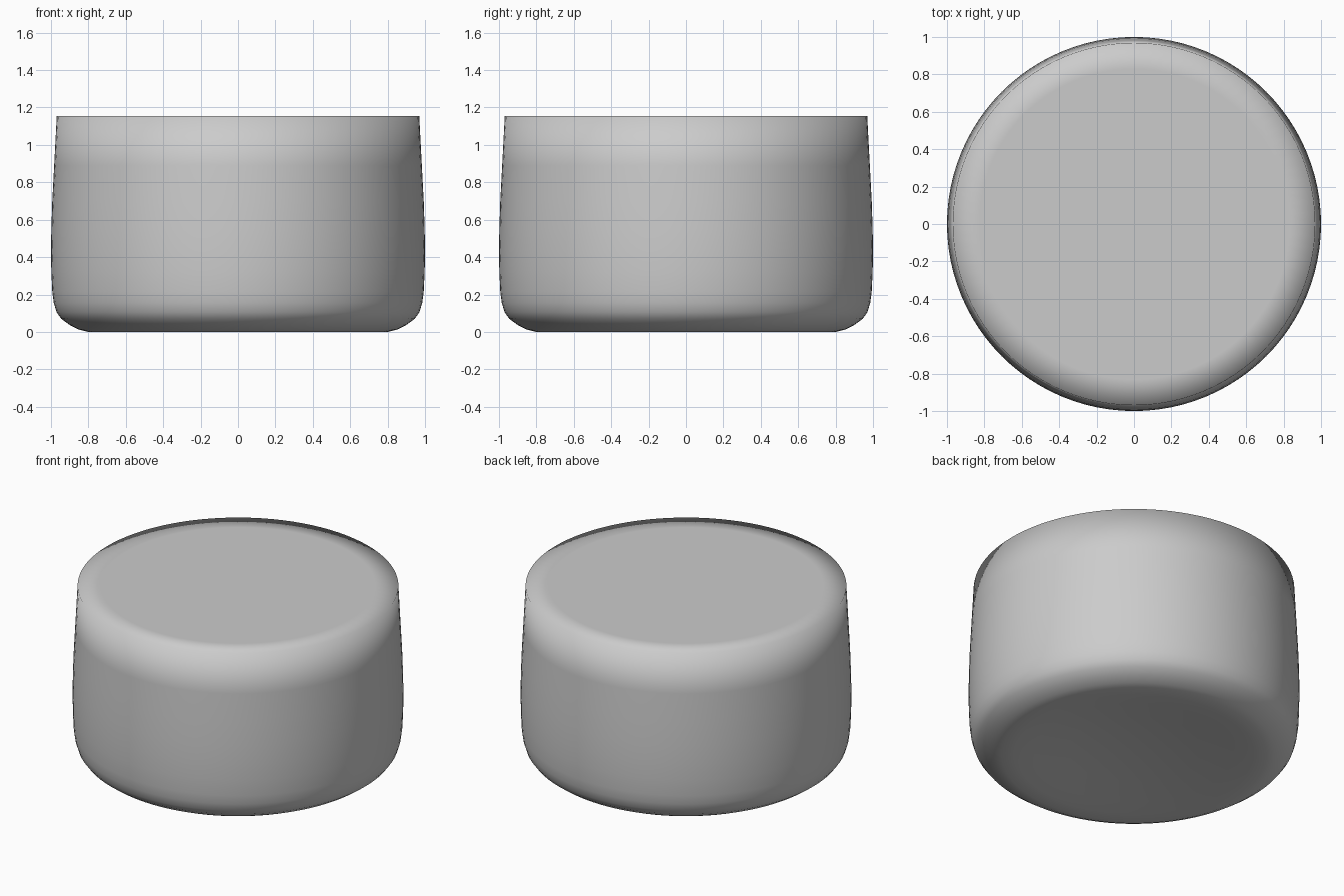
import bpy, bmesh, math

if "Cube" in bpy.data.objects:
    bpy.data.objects.remove(bpy.data.objects["Cube"])

SEGMENTS = 96

# Profile from the underside centre out, up the wall, and across the flat top
profile = [(0, 0.06), (0.2, 0.055), (0.4, 0.04), (0.6, 0.015), (0.72, 0.003), (0.8, 0.0),
           (0.85, 0.012), (0.9, 0.037), (0.945, 0.07), (0.97, 0.105), (0.985, 0.155),
           (0.993, 0.215), (0.998, 0.32), (1.0, 0.43), (0.998, 0.55), (0.993, 0.7),
           (0.983, 0.89), (0.969, 1.155), (0.83, 1.155), (0, 1.155)]


def lathe(name, points):
    """Spin a profile around z and shade it smooth all over."""
    bm = bmesh.new()
    verts = [bm.verts.new((r, 0, z)) for r, z in points]
    edges = [bm.edges.new(pair) for pair in zip(verts, verts[1:])]
    bmesh.ops.spin(bm, geom=verts + edges, cent=(0, 0, 0), axis=(0, 0, 1),
                   angle=math.tau, steps=SEGMENTS, use_duplicate=False)
    bmesh.ops.remove_doubles(bm, verts=bm.verts, dist=1e-5)
    bmesh.ops.recalc_face_normals(bm, faces=bm.faces)
    for face in bm.faces:
        face.smooth = True
    mesh = bpy.data.meshes.new(name)
    bm.to_mesh(mesh)
    bm.free()
    obj = bpy.data.objects.new(name, mesh)
    bpy.context.collection.objects.link(obj)
    return obj


# Rounded drum body with a shallow hollow underneath
lathe("drum_body", profile)
